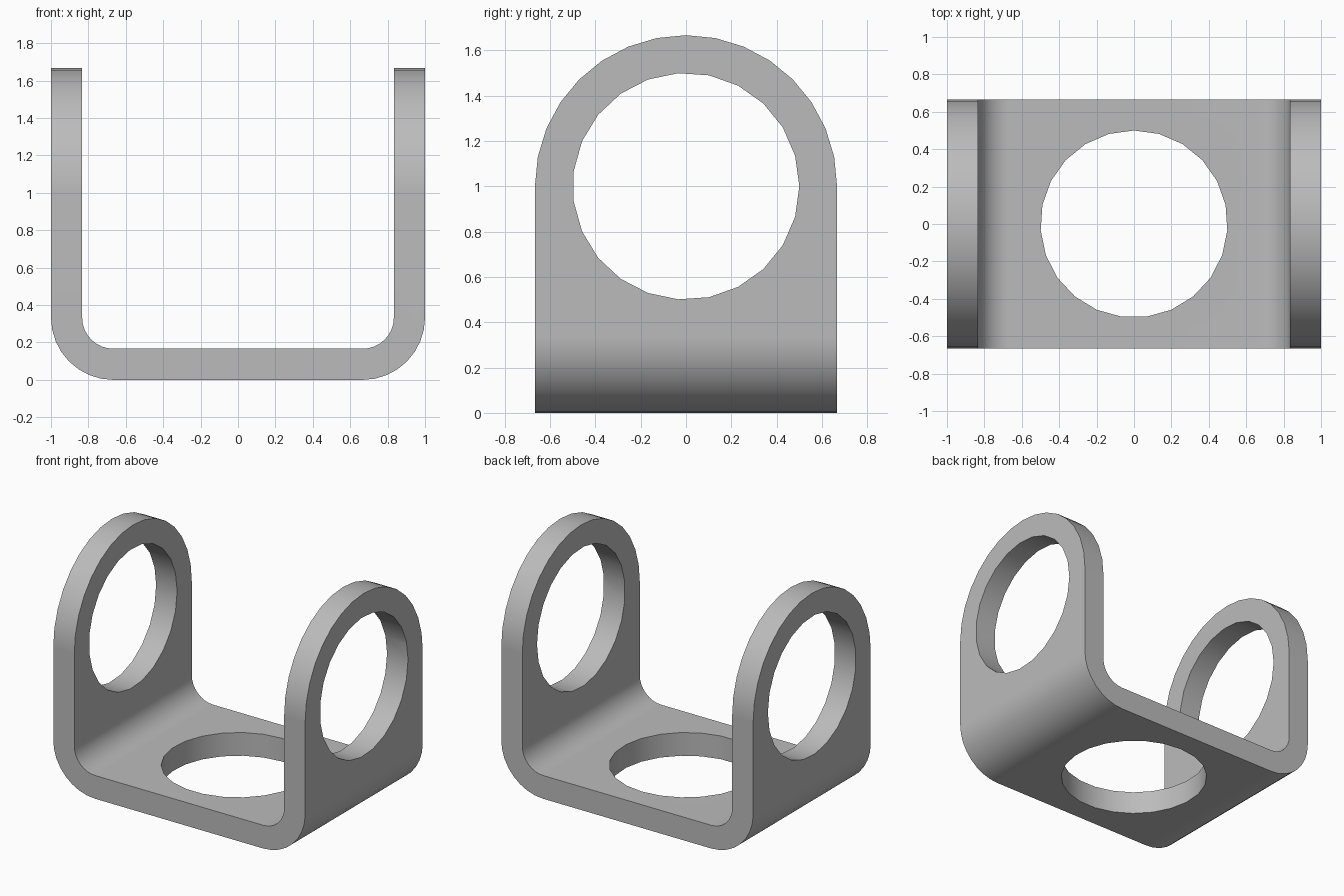
import bpy, bmesh
from math import pi, sin, cos

if "Cube" in bpy.data.objects:
    bpy.data.objects.remove(bpy.data.objects["Cube"])

T = 1 / 6           # plate thickness
R = 1 / 3           # outer bend radius
HALF = 2 / 3        # half depth, also the radius of the rounded ends
AXIS_Z = 1.0        # height of the side holes
HOLE = 0.5
SIDES = 23

grey = bpy.data.materials.new("light grey")
grey.use_nodes = True
colour = (0.5, 0.5, 0.5, 1)
grey.diffuse_color = colour
grey.node_tree.nodes["Principled BSDF"].inputs["Base Color"].default_value = colour


def arc(cx, cy, r, start, end, steps):
    return [(cx + r * cos(start + (end - start) * i / steps),
             cy + r * sin(start + (end - start) * i / steps))
            for i in range(steps + 1)]


def prism(name, points, place, lo, hi):
    """Extrude a 2D outline; place(a, b, depth) gives the 3D position."""
    bm = bmesh.new()
    face = bm.faces.new([bm.verts.new(place(a, b, lo)) for a, b in points])
    step = [h - l for h, l in zip(place(0, 0, hi), place(0, 0, lo))]
    top = bmesh.ops.extrude_face_region(bm, geom=[face], use_keep_orig=True)["geom"]
    bmesh.ops.translate(bm, vec=step, verts=[v for v in top if isinstance(v, bmesh.types.BMVert)])
    bmesh.ops.recalc_face_normals(bm, faces=bm.faces)
    mesh = bpy.data.meshes.new(name)
    bm.to_mesh(mesh)
    bm.free()
    obj = bpy.data.objects.new(name, mesh)
    bpy.context.collection.objects.link(obj)
    mesh.materials.append(grey)
    return obj


def along_x(a, b, d):
    return (d, a, b)


def along_y(a, b, d):
    return (a, d, b)


def along_z(a, b, d):
    return (a, b, d)


# Bent U-shaped plate
TOP = AXIS_Z + HALF
right_half = lambda r: arc(1 - R, R, r, -pi / 2, 0, 8)
outer = right_half(R) + [(1, TOP + 0.1)]
inner = right_half(R - T) + [(1 - T, TOP + 0.1)]
mirror = lambda pts: [(-x, z) for x, z in pts]
outline = mirror(outer)[::-1] + outer + inner[::-1] + mirror(inner)
bracket = prism("bracket", outline, along_y, -HALF - 0.1, HALF + 0.1)

# Round-topped envelope and the three holes
envelope = [(-HALF, -0.2), (HALF, -0.2)] + arc(0, AXIS_Z, HALF, 0, pi, 16)
circle = lambda cz, start: arc(0, cz, HOLE, start, start + 2 * pi, SIDES)[:-1]
cutters = [
    (prism("end_rounding", envelope, along_x, -1.2, 1.2), "INTERSECT"),
    (prism("side_holes_cutter", circle(AXIS_Z, 0), along_x, -1.3, 1.3), "DIFFERENCE"),
    (prism("base_hole_cutter", circle(0, pi / 2), along_z, -0.1, 0.3), "DIFFERENCE"),
]

bpy.ops.object.select_all(action="DESELECT")
bpy.context.view_layer.objects.active = bracket
bracket.select_set(True)
for cutter, operation in cutters:
    cutter.hide_render = True
    mod = bracket.modifiers.new(cutter.name, "BOOLEAN")
    mod.operation = operation
    mod.solver = "EXACT"
    mod.object = cutter
    bpy.ops.object.modifier_apply(modifier=mod.name)
    bpy.data.objects.remove(cutter)

# Smooth bends and bores with crisp rims
bpy.ops.object.shade_smooth_by_angle(angle=pi / 6)
weighted = bracket.modifiers.new("flat_plates", "WEIGHTED_NORMAL")
weighted.keep_sharp = True
